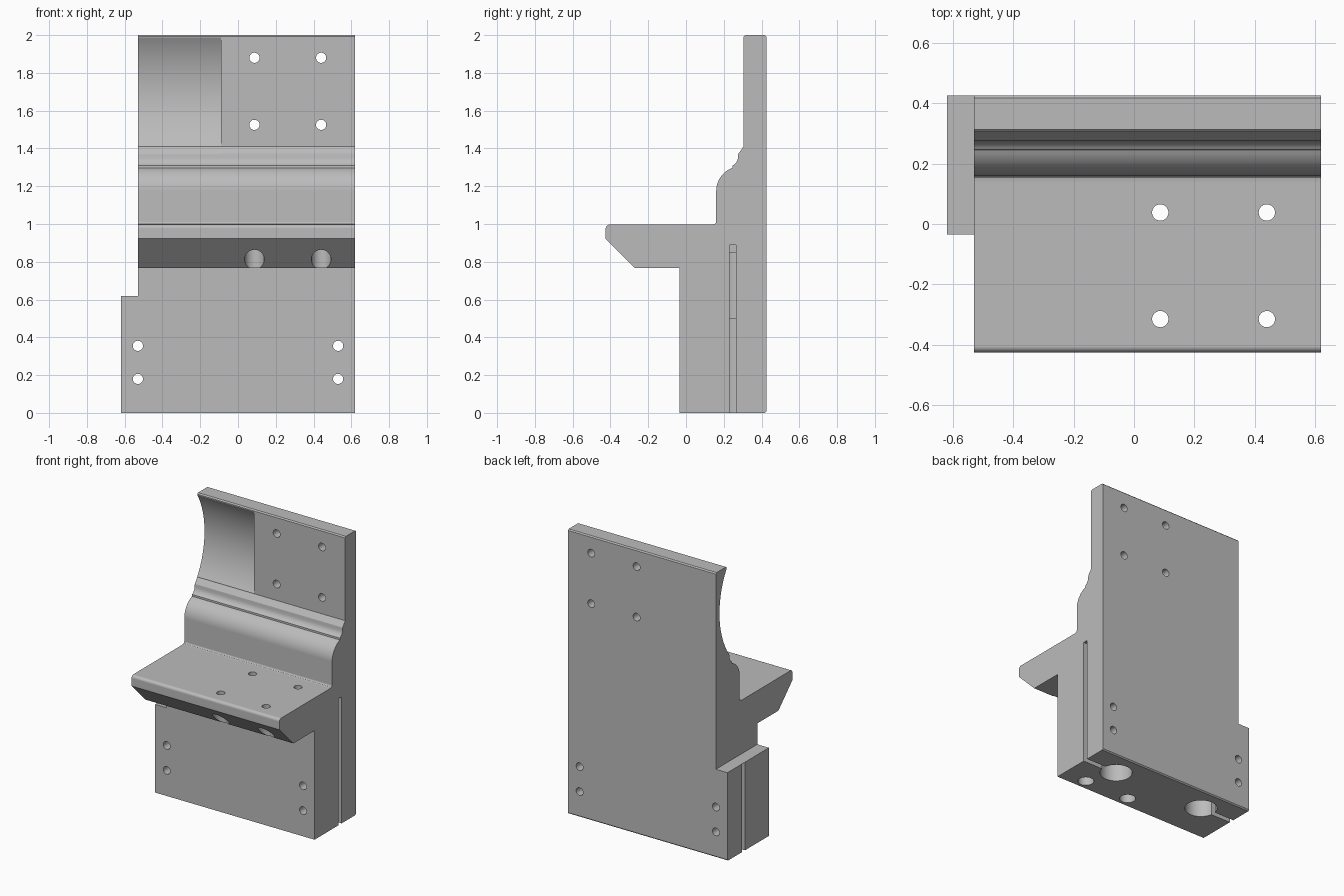
import bpy, bmesh, math
from mathutils import Matrix, Vector

cube = bpy.data.objects.get("Cube")
if cube:
    bpy.data.objects.remove(cube, do_unlink=True)

grey = bpy.data.materials.new("machined grey")
grey.use_nodes = True
colour = (0.5, 0.5, 0.5, 1)
grey.diffuse_color = colour
grey.node_tree.nodes["Principled BSDF"].inputs["Base Color"].default_value = colour

X0, X1 = -0.62, 0.62      # full width, including the side tab
EDGE = -0.53              # upper part stops here
BACK = 0.425


def make_object(name, bm):
    bmesh.ops.recalc_face_normals(bm, faces=bm.faces)
    mesh = bpy.data.meshes.new(name)
    bm.to_mesh(mesh)
    bm.free()
    mesh.materials.append(grey)
    obj = bpy.data.objects.new(name, mesh)
    bpy.context.collection.objects.link(obj)
    return obj


def arc(cy, cz, r, start, end, steps=8):
    """Points of an arc in the y-z plane, angles in degrees from +y."""
    angles = [math.radians(start + (end - start) * i / steps) for i in range(steps + 1)]
    return [(cy + r * math.cos(a), cz + r * math.sin(a)) for a in angles]


def cut(target, cutter):
    mod = target.modifiers.new("cut", 'BOOLEAN')
    mod.operation = 'DIFFERENCE'
    mod.solver = 'EXACT'
    mod.object = cutter
    bpy.context.view_layer.objects.active = target
    bpy.ops.object.modifier_apply(modifier=mod.name)
    bpy.data.objects.remove(cutter, do_unlink=True)


def cut_box(target, low, high):
    low, high = Vector(low), Vector(high)
    bm = bmesh.new()
    bmesh.ops.create_cube(bm, size=1)
    for v in bm.verts:
        v.co = (low + high) / 2 + v.co * (high - low)
    cut(target, make_object("box_cutter", bm))


def cut_cylinder(target, start, end, radius, sides=32):
    start, end = Vector(start), Vector(end)
    axis = end - start
    turn = axis.to_track_quat('Z', 'Y').to_matrix().to_4x4()
    bm = bmesh.new()
    bmesh.ops.create_cone(bm, cap_ends=True, segments=sides, radius1=radius,
                          radius2=radius, depth=axis.length,
                          matrix=Matrix.Translation((start + end) / 2) @ turn)
    cut(target, make_object("hole_cutter", bm))


# Side profile of the block: foot, shelf, curved shoulder and upright plate
profile = [(-0.035, 0), (0.417, 0), (BACK, 0.008), (BACK, 1.992), (0.417, 2),
           (0.313, 2), (0.305, 1.992), (0.305, 1.41)]
profile += [(0.277, 1.372)]
profile += arc(0.225, 1.355, 0.05, 0, -65, 6)
profile += arc(0.29, 1.175, 0.13, 110, 180, 10)
profile += arc(0.145, 1.013, 0.015, 0, -60, 3)
profile += [(0.135, 0.997)]
profile += arc(-0.405, 0.977, 0.02, 90, 180, 5)
profile += [(-0.425, 0.922), (-0.27, 0.767), (-0.035, 0.767)]

bm = bmesh.new()
face = bm.faces.new([bm.verts.new((X0, y, z)) for y, z in profile])
side = bmesh.ops.extrude_face_region(bm, geom=[face])
moved = [g for g in side["geom"] if isinstance(g, bmesh.types.BMVert)]
bmesh.ops.translate(bm, verts=moved, vec=(X1 - X0, 0, 0))
block = make_object("mounting_block", bm)

# Narrow the block above the side tab
cut_box(block, (X0 - 0.1, -1, 0.62), (EDGE, 1, 2.2))

# Cylindrical scoop in the upright plate
cut_cylinder(block, (-0.8, -0.168, 1.70), (-0.09, -0.168, 1.70), 0.553, 160)

# Stepped vertical rod bores with clamping slots to both sides
for sign, top in ((1, 0.89), (-1, 0.62)):
    x = 0.36 * sign
    cut_cylinder(block, (x, 0.248, -0.1), (x, 0.248, 0.5), 0.105, 48)
    cut_cylinder(block, (x, 0.248, 0.4), (x, 0.248, 0.85), 0.09, 48)
    ends = sorted((x, 0.7 * sign))
    cut_box(block, (ends[0], 0.23, -0.1), (ends[1], 0.265, top))

# Clamp screw holes through the foot
for x in (-0.53, 0.53):
    for z in (0.18, 0.355):
        cut_cylinder(block, (x, -0.2, z), (x, 0.6, z), 0.027)

for x in (0.087, 0.44):
    # Screw holes through the upright plate
    for z in (1.525, 1.88):
        cut_cylinder(block, (x, 0.2, z), (x, 0.6, z), 0.027)
    # Counterbored holes through the shelf
    for y in (0.038, -0.315):
        cut_cylinder(block, (x, y, 0.8), (x, y, 1.1), 0.027)
        cut_cylinder(block, (x, y, -0.1), (x, y, 0.9), 0.052)

# Smooth curves, crisp edges
bpy.ops.object.select_all(action='DESELECT')
block.select_set(True)
bpy.context.view_layer.objects.active = block
bpy.ops.object.shade_smooth_by_angle(angle=math.radians(25))
weighted = block.modifiers.new("flat faces", 'WEIGHTED_NORMAL')
weighted.keep_sharp = True
